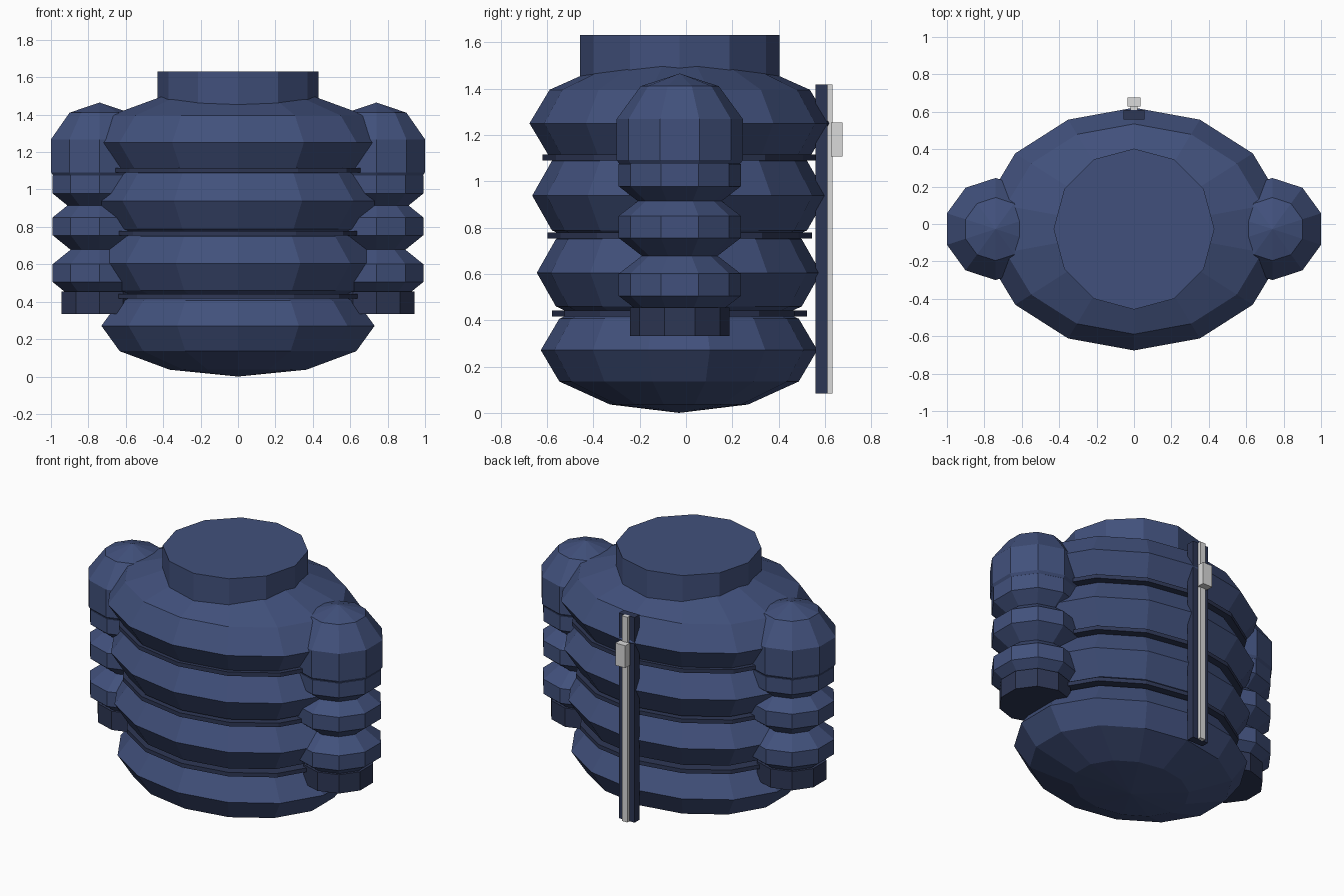
import bpy, bmesh, math

if "Cube" in bpy.data.objects:
    bpy.data.objects.remove(bpy.data.objects["Cube"])


def material(name, rgb):
    m = bpy.data.materials.new(name)
    m.diffuse_color = (*rgb, 1)
    m.use_nodes = True
    m.node_tree.nodes["Principled BSDF"].inputs["Base Color"].default_value = m.diffuse_color
    return m


NAVY = material("navy_fabric", (0.053, 0.081, 0.200))
DARK = material("dark_navy_trim", (0.027, 0.038, 0.090))
GREY = material("zip_metal", (0.70, 0.70, 0.70))
CY = -0.027   # depth centre of the body
DZ = -0.004   # settles the body on the floor


def finish(name, bm, mat):
    bmesh.ops.recalc_face_normals(bm, faces=bm.faces)
    me = bpy.data.meshes.new(name)
    bm.to_mesh(me)
    bm.free()
    me.materials.append(mat)
    ob = bpy.data.objects.new(name, me)
    ob.location.z = DZ
    bpy.context.collection.objects.link(ob)
    return ob


def turned(name, profile, sides, centre, scale=(1, 1), mat=NAVY):
    """Revolve (radius, z) pairs; the first corner points along y."""
    bm = bmesh.new()
    rings = []
    for r, z in profile:
        count = 1 if r < 1e-5 else sides
        ring = []
        for i in range(count):
            a = 2 * math.pi * i / sides
            ring.append(bm.verts.new((centre[0] + r * scale[0] * math.sin(a),
                                      centre[1] + r * scale[1] * math.cos(a), z)))
        rings.append(ring)
    for lo, hi in zip(rings, rings[1:]):
        for i in range(sides):
            j = (i + 1) % sides
            if len(lo) == 1:
                bm.faces.new((lo[0], hi[j], hi[i]))
            elif len(hi) == 1:
                bm.faces.new((lo[i], lo[j], hi[0]))
            else:
                bm.faces.new((lo[i], lo[j], hi[j], hi[i]))
    for ring in (rings[0], rings[-1]):
        if len(ring) > 1:
            bm.faces.new(ring)
    return finish(name, bm, mat)


def puff(name, sides, rows, centre, z, rx, ry, rz):
    """Low-poly squashed ball."""
    steps = [math.pi * i / rows for i in range(rows + 1)]
    prof = [(math.sin(t), z - rz * math.cos(t)) for t in steps]
    return turned(name, prof, sides, centre, (rx, ry))


def drum(name, sides, centre, z0, z1, rx, ry, mat=NAVY):
    return turned(name, [(1, z0), (1, z1)], sides, centre, (rx, ry), mat)


def block(name, x, y0, y1, z0, z1, mat):
    bm = bmesh.new()
    bmesh.ops.create_cube(bm, size=1)
    for v in bm.verts:
        v.co.x *= 2 * x
        v.co.y = y0 if v.co.y < 0 else y1
        v.co.z = z0 if v.co.z < 0 else z1
    return finish(name, bm, mat)


# Padded torso sections
for i, (z, rx, ry, rz, cy) in enumerate([(0.275, 0.749, 0.597, 0.271, -0.030),
                                         (0.609, 0.767, 0.613, 0.290, -0.031),
                                         (0.942, 0.790, 0.636, 0.300, -0.028),
                                         (1.254, 0.812, 0.649, 0.290, CY)]):
    puff(f"torso_puff_{i + 1}", 14, 6, (0, cy), z, rx, ry, rz)

# Thin seams between torso sections
for i, (z, rx, ry) in enumerate([(0.433, 0.692, 0.55), (0.770, 0.717, 0.571),
                                 (1.107, 0.742, 0.592)]):
    drum(f"torso_seam_{i + 1}", 14, (0, -0.028), z - 0.013, z + 0.013, rx, ry, DARK)

# Collar
drum("collar", 12, (0, CY), 1.38, 1.636, 0.43, 0.43)

# Sleeves
for side, s in (("left", -1), ("right", 1)):
    c = (s * 0.74, CY)
    puff(f"{side}_shoulder", 10, 5, c, 1.184, 0.2875, 0.287, 0.285)
    for i, z in enumerate((1.03, 0.807, 0.557)):
        puff(f"{side}_sleeve_puff_{i + 1}", 10, 5, c, z, 0.277, 0.277, 0.155)
    drum(f"{side}_cuff", 10, c, 0.337, 0.459, 0.215, 0.215, DARK)

# Zip on the back
block("zip_tape", 0.057, 0.56, 0.61, 0.087, 1.422, DARK)
block("zip_teeth", 0.02, 0.605, 0.632, 0.087, 1.422, GREY)
block("zip_pull", 0.035, 0.627, 0.675, 1.112, 1.257, GREY)
